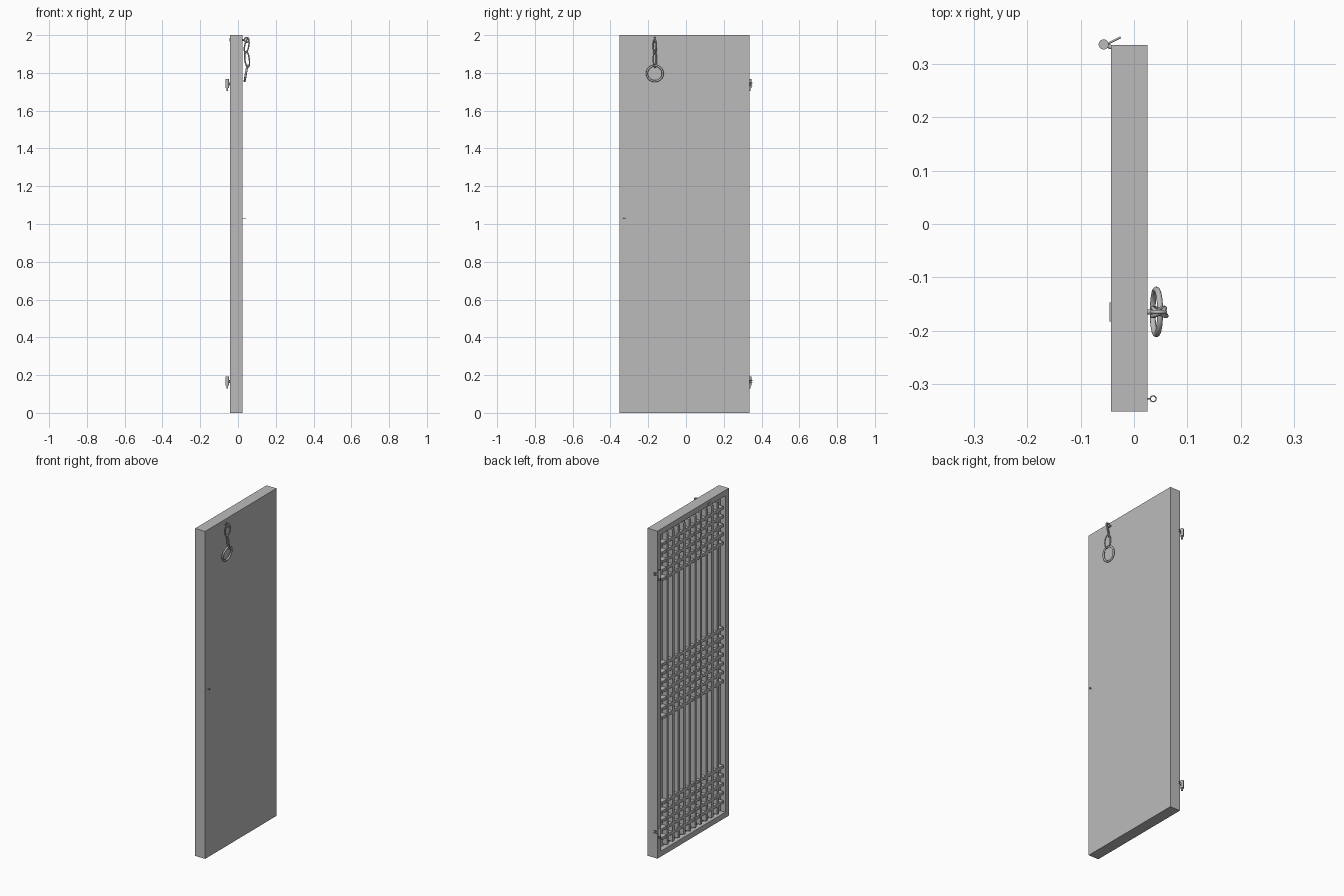
import bpy, bmesh
from math import sin, cos, pi, radians
from mathutils import Vector

cube = bpy.data.objects.get("Cube")
if cube:
    bpy.data.objects.remove(cube, do_unlink=True)

# One plain grey for everything
grey = bpy.data.materials.new("plain_grey")
grey.use_nodes = True
grey.diffuse_color = (0.5, 0.5, 0.5, 1)
grey.node_tree.nodes["Principled BSDF"].inputs["Base Color"].default_value = (0.5, 0.5, 0.5, 1)


def finish(bm, name, smooth=False):
    bmesh.ops.recalc_face_normals(bm, faces=bm.faces)
    mesh = bpy.data.meshes.new(name)
    bm.to_mesh(mesh)
    bm.free()
    mesh.materials.append(grey)
    for p in mesh.polygons:
        p.use_smooth = smooth
    obj = bpy.data.objects.new(name, mesh)
    bpy.context.collection.objects.link(obj)
    if smooth:
        bpy.ops.object.select_all(action='DESELECT')
        obj.select_set(True)
        bpy.context.view_layer.objects.active = obj
        bpy.ops.object.shade_smooth_by_angle(angle=radians(40))
    return obj


def add_box(bm, lo, hi):
    lo, hi = Vector(lo), Vector(hi)
    verts = bmesh.ops.create_cube(bm, size=1)["verts"]
    for v in verts:
        v.co = (lo + hi) / 2 + v.co * (hi - lo)


def add_tube(bm, points, radius, closed=False, sides=10):
    """Sweep a circle along a path."""
    pts = [Vector(p) for p in points]
    n = len(pts)
    rings, normal = [], None
    for i, p in enumerate(pts):
        a = pts[i - 1] if closed or i else p
        b = pts[(i + 1) % n] if closed or i < n - 1 else p
        t = (b - a).normalized()
        if normal is None:
            normal = t.orthogonal()
        normal = (normal - t * normal.dot(t)).normalized()
        side = t.cross(normal)
        rings.append([bm.verts.new(p + radius * (cos(2 * pi * k / sides) * normal
                                                 + sin(2 * pi * k / sides) * side))
                      for k in range(sides)])
    for i in range(n if closed else n - 1):
        r, s = rings[i], rings[(i + 1) % n]
        for k in range(sides):
            m = (k + 1) % sides
            bm.faces.new((r[k], r[m], s[m], s[k]))
    if not closed:
        bm.faces.new(rings[0])
        bm.faces.new(rings[-1])


def loop(center, axis_a, axis_b, count=32):
    """Points of an ellipse spanned by two half axes."""
    c, a, b = Vector(center), Vector(axis_a), Vector(axis_b)
    return [c + a * cos(2 * pi * i / count) + b * sin(2 * pi * i / count) for i in range(count)]


# Door slab with a recessed field on the -x side
BACK, FACE = -0.043, 0.025
Y0, Y1, BORDER, PANEL = -0.352, 0.336, 0.048, -0.01
bm = bmesh.new()
add_box(bm, (BACK, Y0, 0), (FACE, Y1, 2))
field = min(bm.faces, key=lambda f: f.calc_center_median().x)
bmesh.ops.inset_region(bm, faces=[field], thickness=BORDER)
moved = bmesh.ops.extrude_face_region(bm, geom=[field])["geom"]
bmesh.ops.translate(bm, vec=(PANEL - BACK, 0, 0),
                    verts=[g for g in moved if isinstance(g, bmesh.types.BMVert)])
if field.is_valid:
    bmesh.ops.delete(bm, geom=[field], context='FACES_ONLY')
finish(bm, "door_slab")

# Lattice: upright bars, and three bands of cross bars
y_lo, y_hi, z_lo, z_hi = Y0 + BORDER, Y1 - BORDER, BORDER, 2 - BORDER
HALF, CELLS = 0.009, 11
pitch = (y_hi - y_lo) / CELLS
bm = bmesh.new()
for i in range(1, CELLS):
    y = y_lo + i * pitch
    add_box(bm, (BACK + 0.002, y - HALF, z_lo), (PANEL, y + HALF, z_hi))
finish(bm, "lattice_uprights")

heights = [z_lo + k * pitch for k in range(1, 6)]
heights += [z_hi - k * pitch for k in range(1, 6)]
heights += [1 + k * pitch for k in range(-3, 4)]
bm = bmesh.new()
for z in heights:
    add_box(bm, (BACK + 0.003, y_lo, z - HALF), (PANEL, y_hi, z + HALF))
finish(bm, "lattice_cross_bars")

# Hinge hardware on the +y edge
for name, z in (("upper", 1.74), ("lower", 0.165)):
    bm = bmesh.new()
    bx, by = -0.057, 0.337
    add_tube(bm, [(bx, by, z - 0.02), (bx, by, z + 0.027)], 0.0095, sides=20)
    add_tube(bm, [(bx, by, z - 0.036), (bx, by, z - 0.02)], 0.005, sides=16)
    finish(bm, name + "_hinge_barrel", True)
    bm = bmesh.new()
    add_tube(bm, [(bx, by, z), (-0.04, 0.331, z)], 0.004)
    add_tube(bm, [(bx + 0.005, by, z - 0.006), (-0.025, 0.3505, z - 0.006)], 0.002)
    add_tube(bm, [(bx + 0.005, by, z + 0.006), (-0.025, 0.3505, z + 0.006)], 0.002)
    finish(bm, name + "_hinge_pins", True)

# Eye pin through the slab, with its ends bent over on the far side
CY = -0.165
bm = bmesh.new()
add_tube(bm, [(0.02, CY, 1.975), (0.036, CY, 1.975)], 0.005)
add_tube(bm, loop((0.046, CY, 1.975), (0.012, 0, 0), (0, 0, 0.012)), 0.004, True)
finish(bm, "chain_eye_pin", True)
bm = bmesh.new()
for s in (-1, 1):
    add_box(bm, (BACK - 0.003, CY + s * 0.009 - 0.009, 1.966), (BACK + 0.002, CY + s * 0.009 + 0.009, 1.984))
finish(bm, "bent_pin_ends")

# Two long links and the pull ring
bm = bmesh.new()
add_tube(bm, loop((0.046, CY, 1.942), (0.011, 0.008, 0), (0.006, 0, 0.036)), 0.0038, True)
finish(bm, "upper_link", True)
bm = bmesh.new()
add_tube(bm, loop((0.048, CY, 1.872), (0.012, -0.008, 0), (-0.005, 0, 0.042)), 0.0038, True)
finish(bm, "lower_link", True)
bm = bmesh.new()
add_tube(bm, loop((0.042, CY, 1.797), (0, 0.042, 0), (0.007, 0, 0.041), 48), 0.0055, True, 12)
finish(bm, "pull_ring", True)

# Small eye screw near the free edge
bm = bmesh.new()
add_tube(bm, [(0.02, -0.328, 1.03), (0.031, -0.328, 1.03)], 0.0015, sides=8)
add_tube(bm, loop((0.036, -0.328, 1.03), (0.0055, 0, 0), (0, 0.0055, 0), 20), 0.0012, True, 8)
finish(bm, "eye_screw", True)
